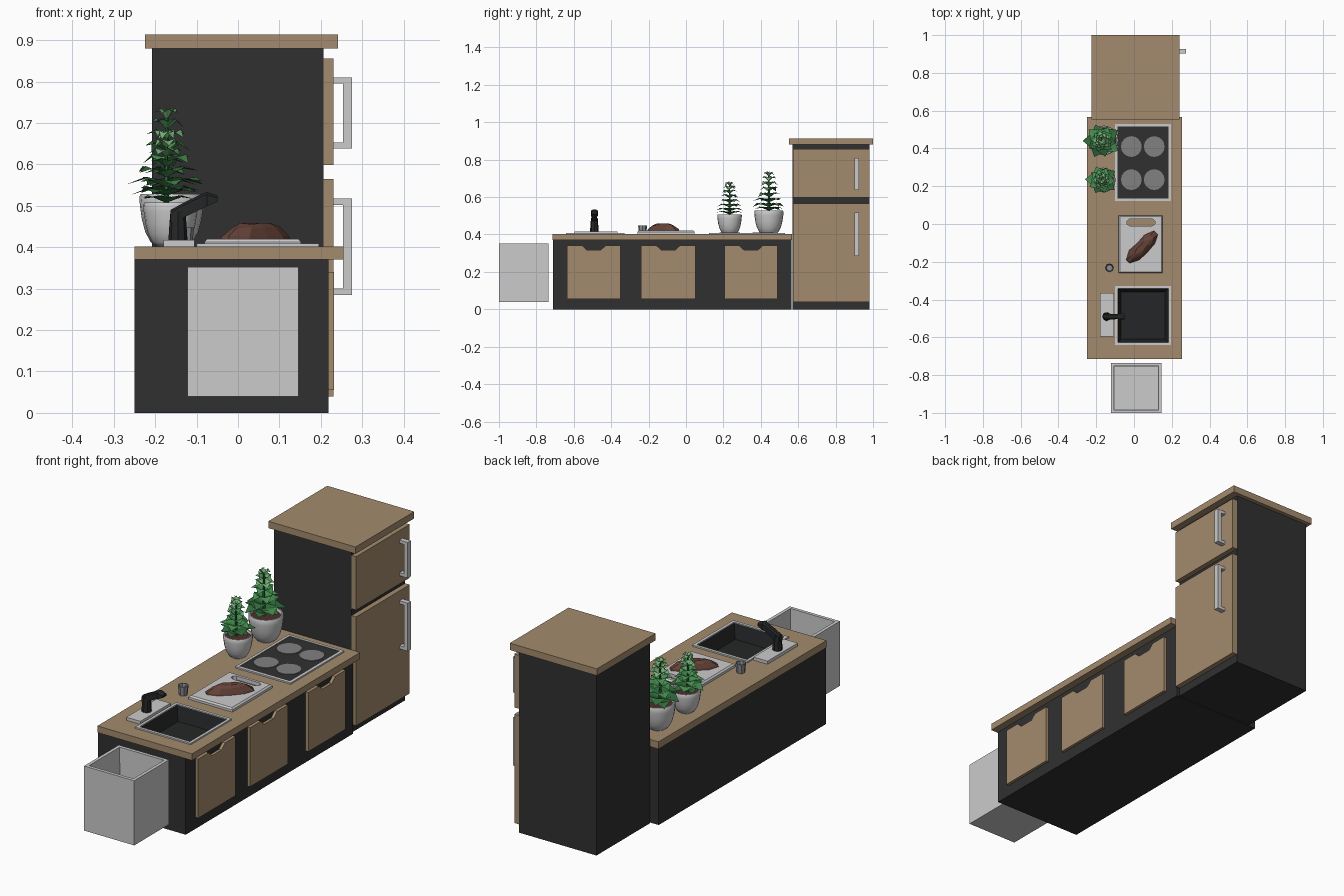
import bpy, bmesh, math, random
from mathutils import Vector, Matrix

if "Cube" in bpy.data.objects:
    bpy.data.objects.remove(bpy.data.objects["Cube"])

random.seed(4)


def mat(name, r, g, b):
    m = bpy.data.materials.new(name)
    m.diffuse_color = (r, g, b, 1)
    m.use_nodes = True
    m.node_tree.nodes["Principled BSDF"].inputs["Base Color"].default_value = m.diffuse_color
    return m


WOOD = mat("wood", 0.37, 0.26, 0.155)
DARK = mat("dark", 0.03, 0.03, 0.03)
BLACK = mat("black", 0.018, 0.019, 0.02)
PLATE = mat("burner_grey", 0.22, 0.22, 0.22)
GLASS = mat("cup_grey", 0.27, 0.28, 0.30)
MEAT = mat("roast_brown", 0.13, 0.055, 0.04)
SOIL = mat("soil", 0.08, 0.028, 0.024)
GREENS = [mat("leaf_dark", 0.03, 0.15, 0.045), mat("leaf_mid", 0.06, 0.27, 0.08),
          mat("leaf_light", 0.17, 0.43, 0.18)]


def finish(name, bm, mats=(), smooth=False):
    bmesh.ops.recalc_face_normals(bm, faces=bm.faces)
    me = bpy.data.meshes.new(name)
    bm.to_mesh(me)
    bm.free()
    for m in mats:
        me.materials.append(m)
    ob = bpy.data.objects.new(name, me)
    bpy.context.collection.objects.link(ob)
    if smooth:
        bpy.ops.object.select_all(action='DESELECT')
        ob.select_set(True)
        bpy.context.view_layer.objects.active = ob
        bpy.ops.object.shade_smooth_by_angle(angle=math.radians(50))
    return ob


def loft(name, loops, m=None, start=True, end=True, ring=False, smooth=False):
    """Skin a list of equal-length closed point loops."""
    bm = bmesh.new()
    vs = [[bm.verts.new(p) for p in lp] for lp in loops]
    pairs = list(zip(vs, vs[1:])) + ([(vs[-1], vs[0])] if ring else [])
    n = len(vs[0])
    for a, b in pairs:
        for i in range(n):
            j = (i + 1) % n
            bm.faces.new((a[i], a[j], b[j], b[i]))
    if start and not ring:
        bm.faces.new(vs[0][::-1])
    if end and not ring:
        bm.faces.new(vs[-1])
    return finish(name, bm, [m] if m else [], smooth)


def rect(x0, x1, y0, y1, z, d=0):
    return [(x0 + d, y0 + d, z), (x1 - d, y0 + d, z), (x1 - d, y1 - d, z), (x0 + d, y1 - d, z)]


def box(name, x0, x1, y0, y1, z0, z1, m=None):
    return loft(name, [rect(x0, x1, y0, y1, z0), rect(x0, x1, y0, y1, z1)], m)


def circle(cx, cy, r, z, n):
    return [(cx + r * math.cos(2 * math.pi * i / n), cy + r * math.sin(2 * math.pi * i / n), z)
            for i in range(n)]


def lathe(name, cx, cy, prof, n, m=None, smooth=False):
    return loft(name, [circle(cx, cy, r, z, n) for r, z in prof], m, smooth=smooth)


# Counter body and worktop, both with a well for the sink
hole = (-0.088, 0.183, -0.628, -0.337)
base = (-0.25, 0.218, -0.71, 0.565)
loft("counter_body", [rect(*base, 0), rect(*base, 0.37), rect(*hole, 0.37), rect(*hole, 0.333)], DARK)
top = (-0.25, 0.255, -0.715, 0.567)
loft("worktop", [rect(*top, 0.37), rect(*top, 0.402), rect(*hole, 0.402), rect(*hole, 0.37)],
     WOOD, ring=True)

# Cupboard doors with a grip notch cut in the top edge
for k, (y0, y1) in enumerate([(-0.635, -0.35), (-0.24, 0.05), (0.205, 0.49)]):
    c = (y0 + y1) / 2
    pts = [(y0, 0.055), (y1, 0.055), (y1, 0.34), (c + 0.062, 0.34), (c + 0.036, 0.316),
           (c - 0.036, 0.316), (c - 0.062, 0.34), (y0, 0.34)]
    loft(f"cupboard_door_{k + 1}", [[(x, y, z) for y, z in pts] for x in (0.217, 0.232)], WOOD)

# Refrigerator
box("fridge_body", -0.208, 0.206, 0.57, 0.98, 0, 0.88, DARK)
box("fridge_top", -0.224, 0.241, 0.552, 1.0, 0.88, 0.913, WOOD)
for nm, z0, z1, h0, h1 in (("lower", 0.04, 0.565, 0.285, 0.517), ("upper", 0.598, 0.856, 0.638, 0.81)):
    box(f"fridge_door_{nm}", 0.206, 0.231, 0.572, 0.98, z0, z1, WOOD)
    t = 0.015
    pts = [(0.231, h0), (0.275, h0), (0.275, h1), (0.231, h1), (0.231, h1 - t),
           (0.254, h1 - t), (0.254, h0 + t), (0.231, h0 + t)]
    loft(f"fridge_handle_{nm}", [[(x, y, z) for x, z in pts] for y in (0.902, 0.926)])

# Waste bin
b = (-0.122, 0.146, -1.0, -0.735)
loft("waste_bin", [rect(*b, 0.04), rect(*b, 0.352), rect(*b, 0.352, 0.016), rect(*b, 0.06, 0.02)])

# Sink rim, basin and tap
s = (-0.10, 0.196, -0.641, -0.328)
loft("sink_rim", [rect(*s, 0.402), rect(*s, 0.409), rect(*s, 0.409, 0.014), rect(*s, 0.402, 0.014)],
     ring=True)
loft("sink_basin", [rect(*s, 0.405, 0.014), rect(*s, 0.337, 0.032)], BLACK, start=False)
box("tap_plate", -0.18, -0.105, -0.595, -0.365, 0.402, 0.417)
lathe("tap_post", -0.145, -0.49, [(0.023, 0.417), (0.021, 0.45), (0.018, 0.487)], 8, BLACK)
sections = [(-0.163, 0.46, 0.49, 0.014), (-0.13, 0.472, 0.508, 0.015),
            (-0.085, 0.494, 0.53, 0.014), (-0.075, 0.499, 0.533, 0.019), (-0.049, 0.51, 0.525, 0.015)]
loft("tap_spout", [[(x, -0.49 - w, z0), (x, -0.49 + w, z0), (x, -0.49 + w, z1 - 0.006),
                    (x, -0.49 + w / 2, z1), (x, -0.49 - w / 2, z1), (x, -0.49 - w, z1 - 0.006)]
                   for x, z0, z1, w in sections], BLACK)

# Hob with four plates
h = (-0.10, 0.196, 0.122, 0.53)
loft("hob_rim", [rect(*h, 0.402), rect(*h, 0.409), rect(*h, 0.409, 0.013), rect(*h, 0.402, 0.013)],
     ring=True)
box("hob_glass", -0.087, 0.183, 0.135, 0.517, 0.402, 0.407, DARK)
for k, (x, y) in enumerate([(-0.014, 0.235), (0.107, 0.235), (-0.014, 0.41), (0.107, 0.41)]):
    lathe(f"hob_plate_{k + 1}", x, y, [(0.055, 0.406), (0.055, 0.4095)], 16, PLATE)

# Chopping board with a hand slot
c = (-0.081, 0.152, -0.26, 0.046)
board = loft("chopping_board", [rect(*c, 0.402), rect(*c, 0.413), rect(*c, 0.42, 0.007)])
slot = [(-0.038, 0), (-0.022, -0.01), (0.095, -0.01), (0.112, 0), (0.112, 0.015),
        (0.098, 0.026), (-0.025, 0.026), (-0.038, 0.015)]
cut = loft("slot_cutter", [[(x, y, z) for x, y in slot] for z in (0.39, 0.43)])
cut.hide_render = True
cut.hide_set(True)
md = board.modifiers.new("slot", 'BOOLEAN')
md.operation = 'DIFFERENCE'
md.object = cut

# Roast, faceted and lying diagonally
outline = [(-0.108, -0.012), (-0.06, -0.037), (0.0, -0.04), (0.06, -0.036), (0.106, -0.014),
           (0.106, 0.015), (0.055, 0.036), (0.0, 0.033), (-0.06, 0.038), (-0.108, 0.014)]
turn = Matrix.Translation((0.043, -0.122, 0)) @ Matrix.Rotation(math.radians(46), 4, 'Z')
loft("roast", [[turn @ Vector((x * k, y * w, z + random.uniform(-d, d))) for x, y in outline]
               for k, w, z, d in ((1, 1, 0.419, 0), (0.97, 0.95, 0.427, 0.002),
                                  (0.7, 0.72, 0.447, 0.003), (0.45, 0.4, 0.457, 0.002))], MEAT)

# Cup
lathe("cup", -0.13, -0.232, [(0.019, 0.402), (0.024, 0.447), (0.020, 0.447), (0.016, 0.41)], 8, GLASS)


# Potted plants: tiers of broad, folded, drooping leaves around a stem
def plant(name, x, y, s):
    z = 0.402
    lathe(name + "_pot", x, y, [(r * s, z + h * s) for r, h in (
        (0.040, 0), (0.052, 0.012), (0.064, 0.035), (0.072, 0.065), (0.077, 0.10), (0.078, 0.120),
        (0.075, 0.126), (0.069, 0.126), (0.066, 0.120), (0.065, 0.105))], 20, smooth=True)
    lathe(name + "_soil", x, y, [(0.066 * s, z + 0.104 * s), (0.066 * s, z + 0.113 * s)], 20, SOIL)
    x -= 0.012 * s
    lathe(name + "_stem", x, y, [(0.008 * s, z + 0.11 * s), (0.004 * s, z + 0.31 * s)], 6, GREENS[0])
    bm = bmesh.new()
    tiers = [(0.125, 0.085), (0.145, 0.102), (0.170, 0.086), (0.198, 0.070), (0.228, 0.056),
             (0.256, 0.050), (0.282, 0.044), (0.305, 0.032)]
    for t, (h, r) in enumerate(tiers):
        for k in range(5):
            a = k * math.tau / 5 + t * 0.6 + random.uniform(-0.12, 0.12)
            q = r * random.uniform(0.85, 1.05)
            w = 0.36 * r + 0.006
            rise = 0.022 + 0.001 * t
            rot = Matrix.Translation((x, y, z + h * s)) @ Matrix.Rotation(a, 4, 'Z')
            pts = [(0, 0, 0), (q * 0.5, -w, rise), (q * 0.55, 0, rise * 0.75),
                   (q * 0.5, w, rise), (q, 0, rise * random.uniform(0.0, 0.7))]
            v = [bm.verts.new(rot @ (Vector(p) * s)) for p in pts]
            g = min(2, int(t / 3.2 + random.uniform(0, 0.9)))
            for f in ((0, 1, 2), (0, 2, 3), (1, 4, 2), (2, 4, 3)):
                bm.faces.new([v[i] for i in f]).material_index = g
    finish(name + "_leaves", bm, GREENS)


plant("large_plant", -0.160, 0.443, 1.0)
plant("small_plant", -0.163, 0.233, 0.84)
